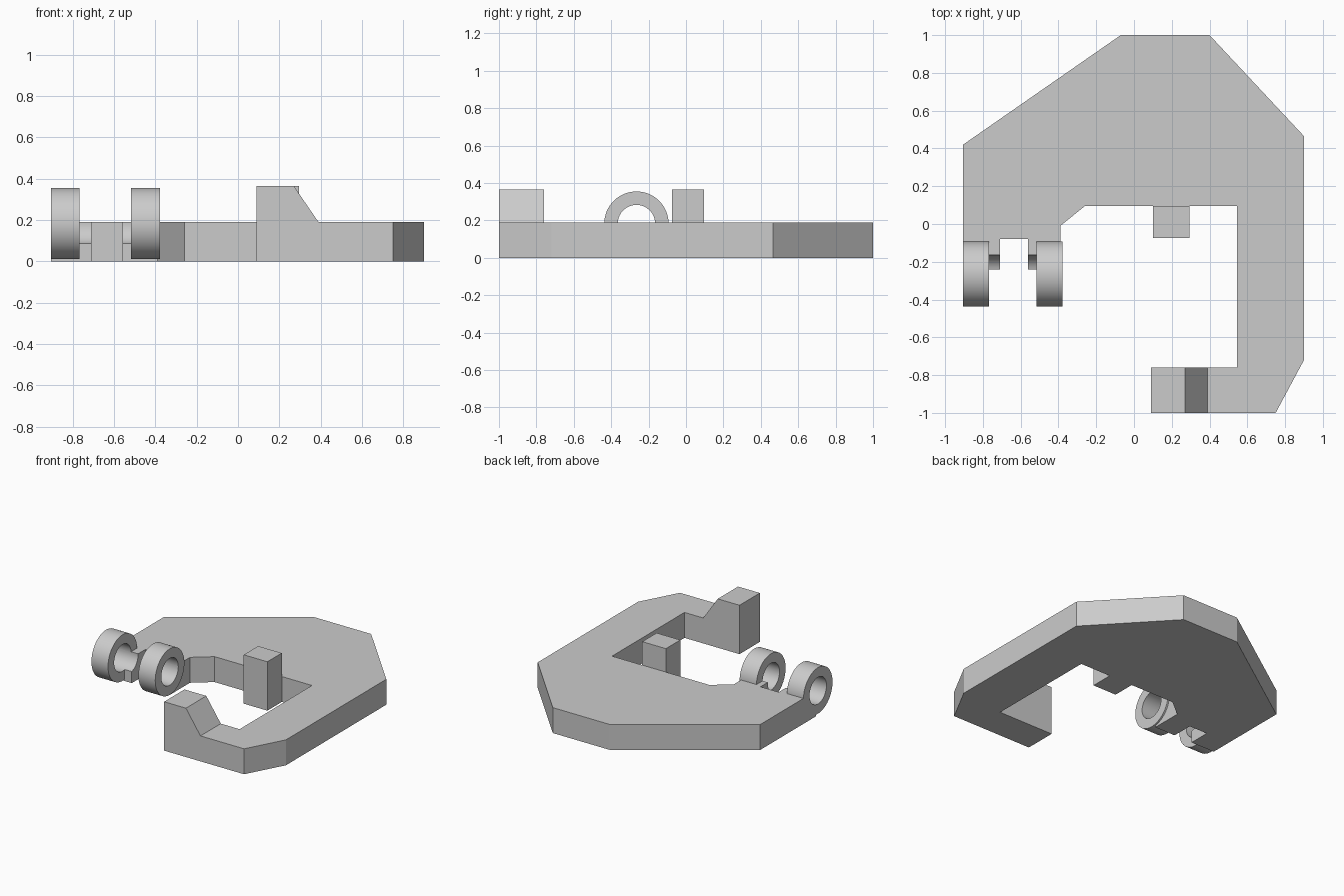
import bpy, bmesh, math
from mathutils import Vector

cube = bpy.data.objects.get("Cube")
if cube:
    bpy.data.objects.remove(cube, do_unlink=True)

# Single plain material
grey = bpy.data.materials.new("light grey")
grey.use_nodes = True
colour = (0.6, 0.6, 0.6, 1)
grey.diffuse_color = colour
grey.node_tree.nodes["Principled BSDF"].inputs["Base Color"].default_value = colour

PLATE = 0.19                    # plate thickness
TOP = 0.365                     # height of raised blocks
BORE_Y, BORE_Z = -0.265, 0.183  # ring axis
OUTER, INNER = 0.172, 0.1


def finish(name, bm, smooth=False):
    bmesh.ops.recalc_face_normals(bm, faces=bm.faces)
    mesh = bpy.data.meshes.new(name)
    bm.to_mesh(mesh)
    bm.free()
    obj = bpy.data.objects.new(name, mesh)
    obj.data.materials.append(grey)
    bpy.context.collection.objects.link(obj)
    if smooth:
        bpy.ops.object.select_all(action='DESELECT')
        obj.select_set(True)
        bpy.context.view_layer.objects.active = obj
        bpy.ops.object.shade_smooth_by_angle(angle=math.radians(30))
    return obj


def prism(name, profile, axis, start, end, smooth=False):
    """Extrude a 2D profile along the given axis (0 = x, 1 = y, 2 = z)."""
    bm = bmesh.new()
    verts = []
    for point in profile:
        co = list(point)
        co.insert(axis, start)
        verts.append(bm.verts.new(co))
    face = bm.faces.new(verts)
    out = bmesh.ops.extrude_face_region(bm, geom=[face])
    move = Vector((0, 0, 0))
    move[axis] = end - start
    bmesh.ops.translate(bm, vec=move, verts=[g for g in out["geom"] if isinstance(g, bmesh.types.BMVert)])
    return finish(name, bm, smooth)


def ring(name, x0, x1):
    """Spin a rectangular section around the bore axis."""
    bm = bmesh.new()
    section = [(x0, INNER), (x1, INNER), (x1, OUTER), (x0, OUTER)]
    verts = [bm.verts.new((x, BORE_Y, BORE_Z + r)) for x, r in section]
    edges = [bm.edges.new((verts[i], verts[(i + 1) % 4])) for i in range(4)]
    bmesh.ops.spin(bm, geom=verts + edges, cent=(0, BORE_Y, BORE_Z), axis=(1, 0, 0),
                   angle=math.tau, steps=64, use_merge=False)
    bmesh.ops.remove_doubles(bm, verts=bm.verts, dist=0.0005)
    return finish(name, bm, True)


# Flat hooked body
prism("body_plate", [
    (-0.905, 0.42), (-0.07, 1), (0.4, 1), (0.9, 0.465), (0.9, -0.72), (0.75, -1),
    (0.09, -1), (0.09, -0.76), (0.545, -0.76), (0.545, 0.095), (-0.26, 0.095),
    (-0.39, -0.01), (-0.39, -0.08), (-0.905, -0.08)], 2, 0, PLATE)

# Raised hook tip with a sloped flank
prism("hook_tip", [(0.09, PLATE), (0.39, PLATE), (0.27, TOP), (0.09, TOP)], 1, -1, -0.76)

# Square stop on the inner edge
prism("stop_block", [(0.1, -0.075), (0.295, -0.075), (0.295, 0.095), (0.1, 0.095)], 2, 0, TOP)

# Hinge prongs hollowed by the bore, each carrying a ring
prong = [(-0.08, PLATE), (-0.08, 0), (-0.24, 0)]
for i in range(13):
    a = math.radians(-75.5 + i * 79.5 / 12)
    prong.append((BORE_Y + INNER * math.cos(a), BORE_Z + INNER * math.sin(a)))
prong[-1] = (prong[-1][0], PLATE)

for side, prong_x, ring_x in (("right", (-0.905, -0.71), (-0.905, -0.768)),
                              ("left", (-0.56, -0.39), (-0.517, -0.378))):
    prism(side + "_hinge_prong", prong, 0, *prong_x, smooth=True)
    ring(side + "_hinge_ring", *ring_x)
